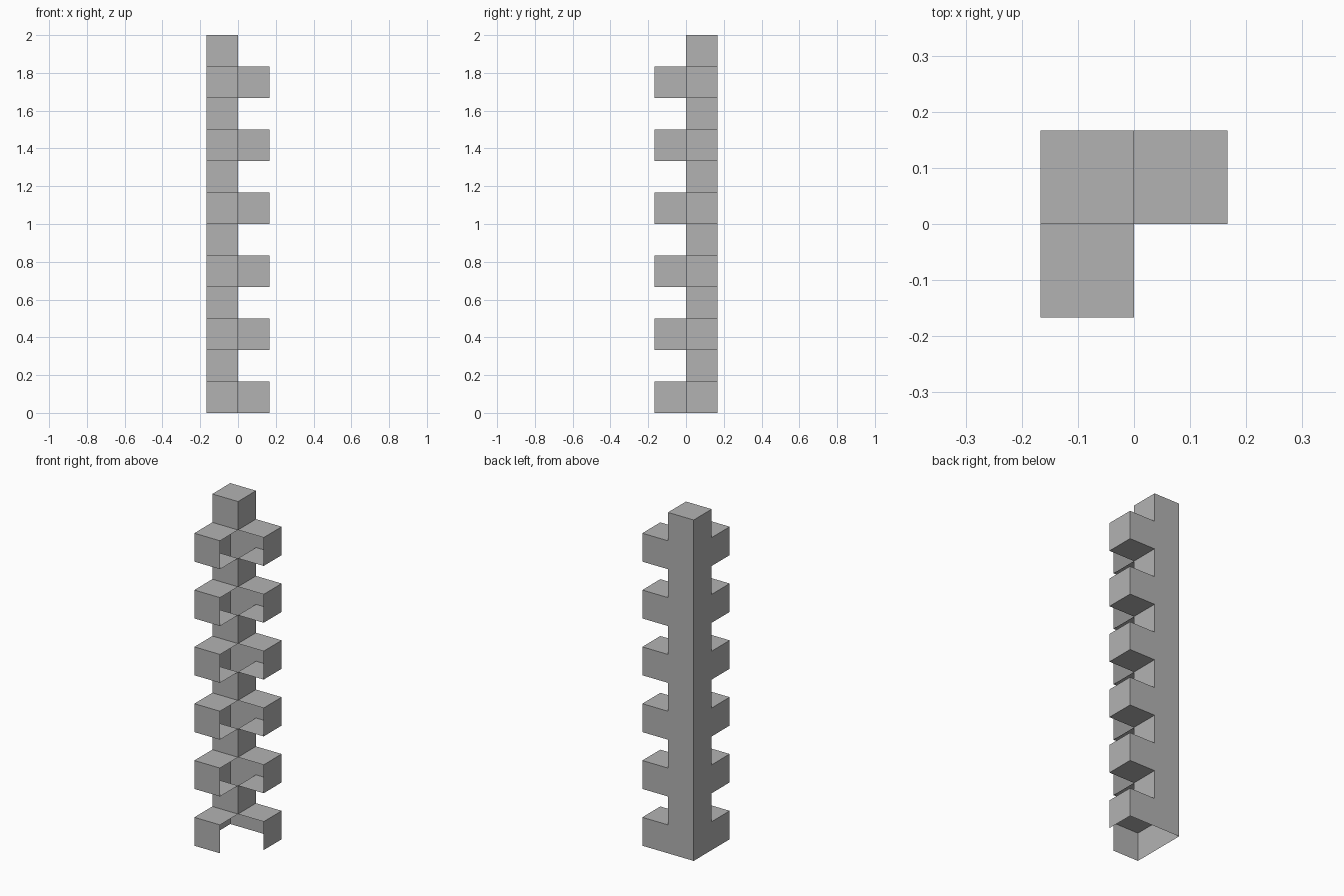
import bpy
import bmesh
from mathutils import Matrix, Vector

old = bpy.data.objects.get("Cube")
if old:
    bpy.data.objects.remove(old, do_unlink=True)

LEVELS = 12
S = 2 / LEVELS  # edge length of one cube cell

grey = bpy.data.materials.new("mid grey")
grey.use_nodes = True
colour = (0.45, 0.45, 0.45, 1)
grey.diffuse_color = colour
grey.node_tree.nodes["Principled BSDF"].inputs["Base Color"].default_value = colour

DIRECTIONS = {
    "left": Vector((1, 0, 0)), "right": Vector((-1, 0, 0)),
    "front": Vector((0, -1, 0)), "back": Vector((0, 1, 0)),
    "top": Vector((0, 0, 1)), "bottom": Vector((0, 0, -1)),
}


def add_cell(bm, x, y, level, open_sides):
    """Add a cube cell at a grid position, leaving the named sides open."""
    centre = Vector((x, y, level + 0.5)) * S
    cube = bmesh.ops.create_cube(bm, size=S, matrix=Matrix.Translation(centre))
    faces = {f for v in cube["verts"] for f in v.link_faces}
    gone = [f for f in faces
            if any((f.calc_center_median() - centre).dot(DIRECTIONS[s]) > S * 0.4
                   for s in open_sides)]
    bmesh.ops.delete(bm, geom=gone, context="FACES")


def finish(bm, name):
    bmesh.ops.remove_doubles(bm, verts=bm.verts, dist=0.0001)
    mesh = bpy.data.meshes.new(name)
    bm.to_mesh(mesh)
    bm.free()
    mesh.materials.append(grey)
    bpy.context.collection.objects.link(bpy.data.objects.new(name, mesh))


# Hollow corner post, open towards the arms on every other level
bm = bmesh.new()
for level in range(LEVELS):
    openings = ["bottom"]
    if level < LEVELS - 1:
        openings.append("top")
    if level % 2 == 0:
        openings += ["front", "left"]
    add_cell(bm, -0.5, 0.5, level, openings)
finish(bm, "corner_post")

# Arms: open to the post and on the inner side of the L; lowest has no floor
for name, x, y, openings in (("front_arms", -0.5, -0.5, ["back", "left"]),
                             ("left_arms", 0.5, 0.5, ["right", "front"])):
    bm = bmesh.new()
    for level in range(0, LEVELS, 2):
        add_cell(bm, x, y, level, openings + (["bottom"] if level == 0 else []))
    finish(bm, name)
